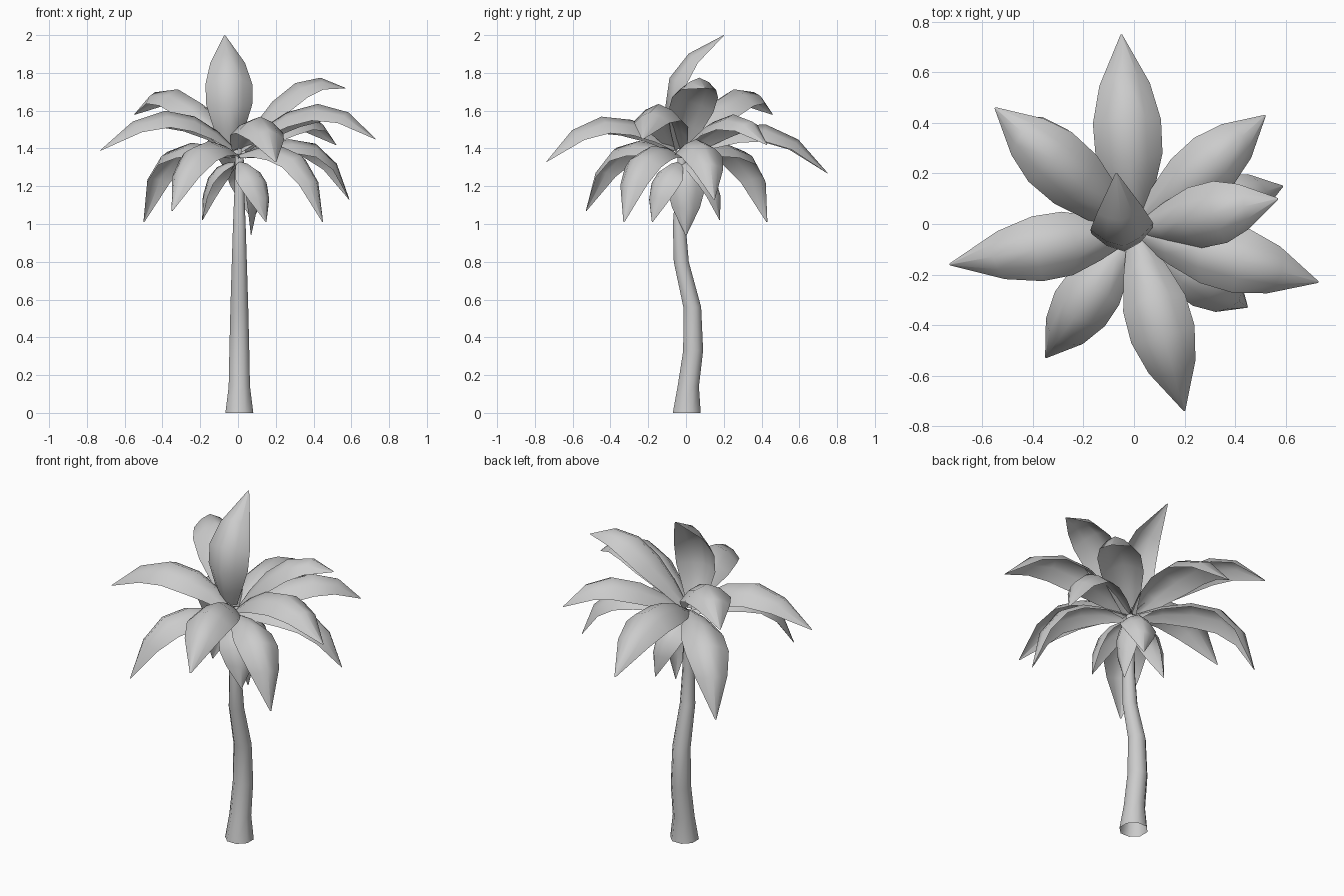
import bpy, bmesh, math
from mathutils import Vector

if "Cube" in bpy.data.objects:
    bpy.data.objects.remove(bpy.data.objects["Cube"])

grey = bpy.data.materials.new("light grey")
grey.use_nodes = True
grey.diffuse_color = (0.6, 0.6, 0.6, 1)
grey.node_tree.nodes["Principled BSDF"].inputs["Base Color"].default_value = (0.6, 0.6, 0.6, 1)


def loft(name, rows, closed):
    """Skin rows of points with quads and shade the result smoothly."""
    bm = bmesh.new()
    grid = [[bm.verts.new(p) for p in row] for row in rows]
    n = len(rows[0])
    for a, b in zip(grid, grid[1:]):
        for i in range(n if closed else n - 1):
            j = (i + 1) % n
            bm.faces.new((a[i], a[j], b[j], b[i]))
    mesh = bpy.data.meshes.new(name)
    bm.to_mesh(mesh)
    bm.free()
    mesh.materials.append(grey)
    obj = bpy.data.objects.new(name, mesh)
    bpy.context.collection.objects.link(obj)
    bpy.ops.object.select_all(action='DESELECT')
    obj.select_set(True)
    bpy.context.view_layer.objects.active = obj
    bpy.ops.object.shade_smooth_by_angle(angle=math.radians(60))


# Trunk: bent tapering tube, (y, z, radius) per ring
trunk = [(.004, 0, .08), (.012, .14, .061), (.038, .33, .057), (.033, .56, .051),
         (-.025, .8, .043), (-.036, 1, .036), (-.03, 1.18, .028), (-.02, 1.36, .025)]
loft("trunk", [[(.007 + r * math.cos(a), y + r * math.sin(a), z)
                for a in (math.tau * (k + .5) / 8 for k in range(8))]
               for y, z, r in trunk], True)


# Frond: arched folded leaf, wide in the middle and pointed at the tip
PROFILE = [(0, .3), (.13, .68), (.3, .98), (.52, 1), (.76, .74), (1, .03)]


def frond(name, base_z, tip, reach, mid_z, half, root=(0, -.03)):
    tip = Vector(tip)
    base = Vector((*root, base_z))
    out = Vector((tip.x - base.x, tip.y - base.y, 0)).normalized()
    base += out * .015
    mid = base.lerp(tip, reach)
    mid.z = mid_z
    ctrl = 2 * mid - (base + tip) / 2
    side = Vector((-out.y, out.x, 0))
    rows = []
    for t, w in PROFILE:
        p = base * (1 - t) ** 2 + ctrl * 2 * t * (1 - t) + tip * t * t
        tangent = ((ctrl - base) * (1 - t) + (tip - ctrl) * t).normalized()
        normal = tangent.cross(side)
        rows.append([p + side * (s * w * half) - normal * (drop * w * half)
                     for s, drop in ((-1, .68), (-.55, .24), (0, 0), (.55, .24), (1, .68))])
    loft(name, rows, False)


# Each tier: base height, then (tip, reach of middle, middle height, half width)
tiers = {
    "upper": (1.40, [((.57, .10, 1.72), .5, 1.74, .125),
                     ((.73, -.23, 1.45), .55, 1.635, .13),
                     ((.20, -.74, 1.33), .56, 1.57, .13),
                     ((-.73, -.16, 1.39), .5, 1.6, .13),
                     ((-.55, .46, 1.58), .55, 1.71, .13)]),
    "middle": (1.37, [((-.05, .75, 1.27), .55, 1.53, .135),
                      ((.52, .43, 1.42), .58, 1.58, .12),
                      ((.59, .15, 1.13), .67, 1.43, .115),
                      ((.45, -.33, 1.01), .72, 1.37, .115),
                      ((-.35, -.53, 1.07), .65, 1.41, .12),
                      ((-.50, .43, 1.01), .72, 1.39, .12)]),
    "lower": (1.33, [((.07, 0, .94), 1.6, 1.2, .1, (0, 0)),
                     ((.15, -.18, 1.01), .8, 1.24, .105),
                     ((.08, .18, 1.02), .85, 1.25, .1),
                     ((-.19, .03, 1.02), .8, 1.25, .1)]),
}
for tier, (base_z, leaves) in tiers.items():
    for n, leaf in enumerate(leaves, 1):
        frond(f"{tier}_frond_{n}", base_z, *leaf)

# Upright frond at the crown's centre
frond("crown_frond", 1.38, (-.07, .2, 2), -.3, 1.76, .125, root=(-.045, -.04))
